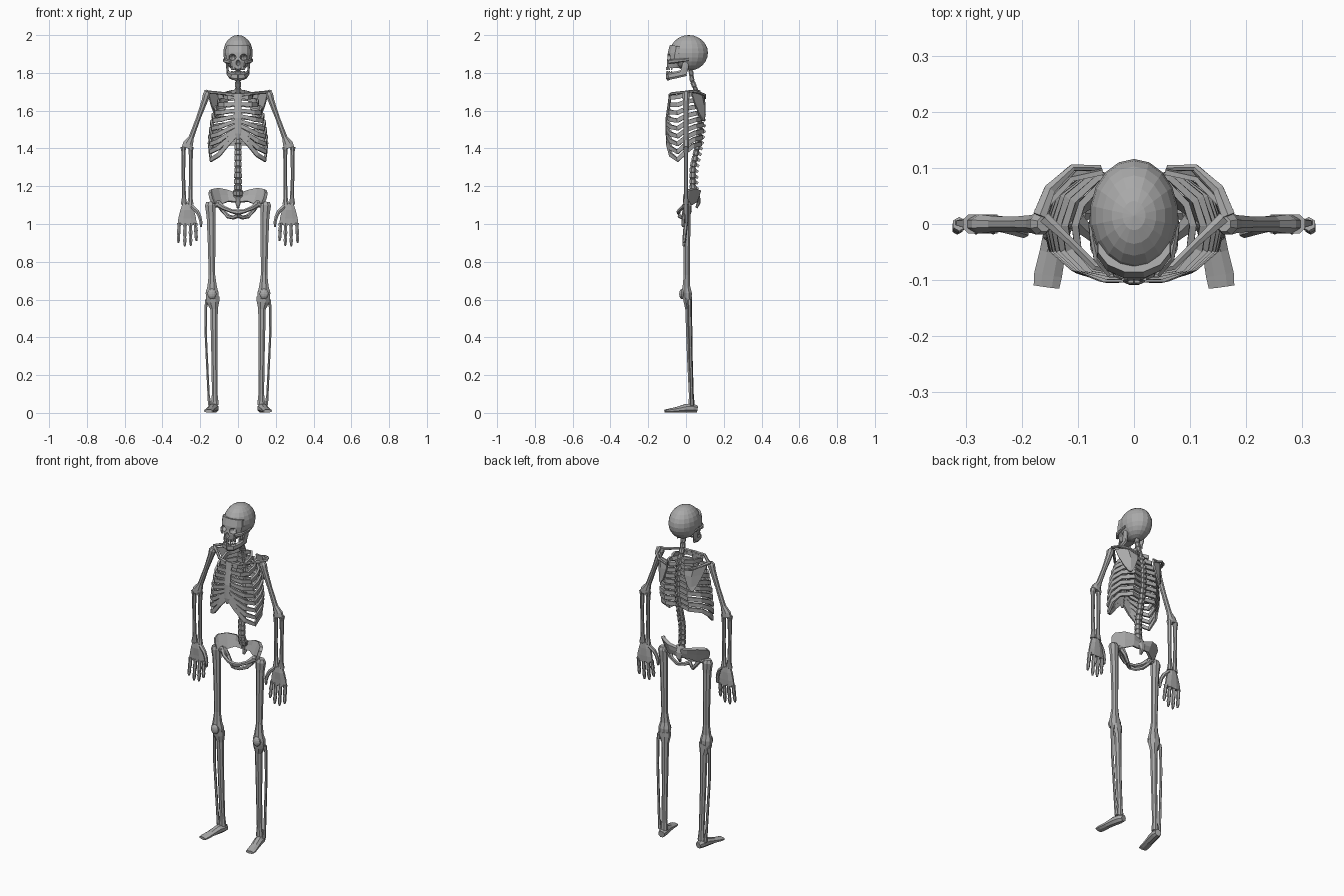
import bpy, bmesh, math
from mathutils import Vector

bone_grey = bpy.data.materials.new("bone grey")
bone_grey.diffuse_color = (0.4, 0.4, 0.4, 1)
X, Y, Z = Vector((1, 0, 0)), Vector((0, 1, 0)), Vector((0, 0, 1))


def finish(name, bm, mirror=False, thick=0):
    bmesh.ops.recalc_face_normals(bm, faces=bm.faces)
    me = bpy.data.meshes.new(name)
    bm.to_mesh(me)
    bm.free()
    me.materials.append(bone_grey)
    ob = bpy.data.objects.new(name, me)
    bpy.context.collection.objects.link(ob)
    if thick:
        m = ob.modifiers.new("thickness", 'SOLIDIFY')
        m.thickness, m.offset = thick, 0
    if mirror:
        m = ob.modifiers.new("mirror", 'MIRROR')
        m.use_mirror_merge = False
    return ob


def bone(name, pts, mirror=True, up=Y, n=8):
    """Loft through (x, y, z, half width, half depth); depth lies along 'up'."""
    bm = bmesh.new()
    P = [Vector(p[:3]) for p in pts]
    k = 1 / math.cos(math.pi / n)
    rings = []
    for i, p in enumerate(pts):
        t = (P[min(i + 1, len(P) - 1)] - P[max(i - 1, 0)]).normalized()
        s = t.cross(up).normalized()
        u = s.cross(t)
        ring = []
        for j in range(n):
            a = 2 * math.pi * (j + 0.5) / n
            ring.append(bm.verts.new(P[i] + s * (p[3] * k * math.cos(a)) + u * (p[4] * k * math.sin(a))))
        rings.append(ring)
    for r, q in zip(rings, rings[1:]):
        for j in range(n):
            bm.faces.new((r[j], r[(j + 1) % n], q[(j + 1) % n], q[j]))
    bm.faces.new(rings[0])
    bm.faces.new(rings[-1])
    return finish(name, bm, mirror)


def sheet(name, rows, thick):
    """Thin curved plate through rows of points, mirrored."""
    bm = bmesh.new()
    g = [[bm.verts.new(p) for p in row] for row in rows]
    for a, b in zip(g, g[1:]):
        for j in range(len(a) - 1):
            bm.faces.new((a[j], a[j + 1], b[j + 1], b[j]))
    return finish(name, bm, True, thick)


def balls(name, specs, seg=12, rings=8, mirror=False):
    bm = bmesh.new()
    for c, r in specs:
        vs = bmesh.ops.create_uvsphere(bm, u_segments=seg, v_segments=rings, radius=1)["verts"]
        for v in vs:
            v.co = Vector((v.co.x * r[0] + c[0], v.co.y * r[1] + c[1], v.co.z * r[2] + c[2]))
    return finish(name, bm, mirror)


# Skull with eye and nose openings
cranium = balls("cranium", [((0, 0.015, 1.906), (0.079, 0.101, 0.094))], 18, 12)
face = bone("face", [(0, -0.06, 1.826, 0.034, 0.04), (0, -0.06, 1.85, 0.043, 0.043),
                     (0, -0.05, 1.868, 0.062, 0.05), (0, -0.045, 1.90, 0.066, 0.052),
                     (0, -0.038, 1.94, 0.064, 0.048)], False, n=12)
openings = balls("socket_cutter", [((-0.031, -0.1, 1.883), (0.021, 0.04, 0.017)),
                                   ((0.031, -0.1, 1.883), (0.021, 0.04, 0.017)),
                                   ((0, -0.108, 1.853), (0.011, 0.03, 0.017))], 10, 8)
openings.hide_render = True
openings.display_type = 'WIRE'
for ob in (cranium, face):
    m = ob.modifiers.new("openings", 'BOOLEAN')
    m.operation, m.object, m.solver = 'DIFFERENCE', openings, 'EXACT'
bone("cheekbone", [(0.042, -0.09, 1.858, 0.006, 0.01), (0.066, -0.062, 1.862, 0.006, 0.01),
                   (0.074, -0.02, 1.866, 0.005, 0.007), (0.074, 0.015, 1.87, 0.005, 0.007)], up=Z, n=6)
bone("jaw_branch", [(0.058, 0.0, 1.865, 0.006, 0.014), (0.057, -0.005, 1.83, 0.006, 0.018),
                    (0.052, -0.015, 1.795, 0.006, 0.018)])
bone("jaw", [(0.054, 0.0, 1.802, 0.006, 0.016), (0.046, -0.05, 1.79, 0.007, 0.016),
             (0.03, -0.088, 1.783, 0.008, 0.017), (0, -0.098, 1.78, 0.009, 0.019)], up=Z, n=6)
for i in range(4):  # teeth
    a = 0.16 + i * 0.34
    x, y = 0.036 * math.sin(a), -0.06 - 0.042 * math.cos(a)
    bone(f"upper_tooth_{i + 1}", [(x, y, 1.832, 0.005, 0.004), (x, y, 1.814, 0.004, 0.003)], n=4)
    bone(f"lower_tooth_{i + 1}", [(x, y, 1.795, 0.005, 0.004), (x, y, 1.809, 0.004, 0.003)], n=4)

# Spine: vertebrae along a curved path
path = [(1.84, 0.022), (1.76, 0.032), (1.70, 0.055), (1.6, 0.074), (1.5, 0.075),
        (1.4, 0.058), (1.3, 0.036), (1.2, 0.035), (1.14, 0.05)]


def spine_y(z):
    for (z0, y0), (z1, y1) in zip(path, path[1:]):
        if z >= z1:
            return y0 + (y1 - y0) * (z0 - z) / (z0 - z1)
    return path[-1][1]


rings = []
for i in range(23):
    for f, s in ((0, 1), (0.7, 1), (0.8, 0.8), (0.95, 0.8)):
        z = 1.84 - (i + f) * 0.0302
        r = (0.014 + 0.007 * i / 22) * s
        rings.append((0, spine_y(z), z, r, r * 0.85))
bone("spine", rings, False)
for i in range(5, 22):
    z = 1.83 - i * 0.0302
    y = spine_y(z)
    bone(f"vertebra_fin_{i - 4}", [(0, y + 0.01, z, 0.004, 0.009), (0, y + 0.028, z - 0.012, 0.003, 0.007)],
         False, up=Z, n=4)

# Rib cage and breastbone
widths = [0.075, 0.105, 0.123, 0.134, 0.142, 0.148, 0.152, 0.154, 0.15]
for i, w in enumerate(widths):
    zb = 1.70 - 0.034 * i
    zf = zb - 0.028 - 0.0075 * i
    zs = 1.67 - 0.037 * i + 0.0015 * i * i
    yb = spine_y(zb)
    yf = -0.08 - 0.018 * min(i, 4) / 4
    b = 0.0115
    bone(f"rib_{i + 1}", [(0.012, yb, zb, 0.006, b), (w * 0.5, yb + 0.016, zb - 0.004, 0.006, b),
                          (w * 0.88, yb - 0.025, zb - 0.013, 0.006, b), (w, 0.0, (zb + zf) / 2, 0.006, b),
                          (w * 0.95, -0.045, zf, 0.006, b), (w * 0.68, -0.08, zf * 0.8 + zs * 0.2, 0.006, b),
                          (w * 0.35, yf, zf * 0.35 + zs * 0.65, 0.006, 0.01), (0.01, yf, zs, 0.006, 0.009)],
         up=Z, n=4)
bone("breastbone", [(0, -0.083, 1.69, 0.026, 0.007), (0, -0.088, 1.645, 0.018, 0.008),
                    (0, -0.1, 1.56, 0.02, 0.008), (0, -0.102, 1.48, 0.017, 0.007),
                    (0, -0.1, 1.445, 0.006, 0.004)], False)

# Shoulder girdle
bone("collarbone", [(0.02, -0.083, 1.683, 0.009, 0.009), (0.07, -0.075, 1.69, 0.007, 0.007),
                    (0.115, -0.03, 1.695, 0.007, 0.007), (0.16, 0.012, 1.698, 0.01, 0.008)], up=Z, n=6)
sheet("shoulder_blade", [[(0.055, 0.092, 1.685), (0.11, 0.08, 1.69), (0.158, 0.03, 1.69)],
                         [(0.058, 0.099, 1.635), (0.1, 0.092, 1.63), (0.145, 0.045, 1.64)],
                         [(0.08, 0.098, 1.57), (0.1, 0.092, 1.57), (0.125, 0.07, 1.58)],
                         [(0.098, 0.095, 1.545), (0.105, 0.092, 1.545), (0.112, 0.088, 1.548)]], 0.009)
bone("shoulder_ridge", [(0.06, 0.1, 1.665, 0.005, 0.005), (0.11, 0.1, 1.682, 0.006, 0.007),
                        (0.15, 0.062, 1.698, 0.01, 0.006), (0.168, 0.015, 1.704, 0.012, 0.006)], up=Z, n=6)

# Arms
bone("upper_arm", [(0.16, 0, 1.70, 0.013, 0.013), (0.166, 0, 1.685, 0.02, 0.019), (0.177, 0, 1.65, 0.016, 0.016),
                   (0.21, 0, 1.56, 0.012, 0.013), (0.247, 0, 1.46, 0.014, 0.014),
                   (0.264, 0, 1.425, 0.027, 0.017), (0.27, 0, 1.402, 0.028, 0.017)])
for name, x0, x1 in (("outer_forearm", 0.289, 0.286), ("inner_forearm", 0.25, 0.252)):
    bone(name, [(x0, 0, 1.408, 0.016, 0.017), (x0, 0, 1.385, 0.011, 0.012), (x0, 0, 1.25, 0.009, 0.01),
                (x1, 0, 1.14, 0.011, 0.011), (x1, 0, 1.102, 0.017, 0.016)])

# Hands
bone("palm", [(0.27, 0, 1.108, 0.024, 0.012), (0.269, 0, 1.075, 0.036, 0.014),
              (0.269, 0.002, 1.03, 0.047, 0.011), (0.269, 0.002, 0.995, 0.05, 0.009)])
for i, (x, tip) in enumerate(((0.22, 0.91), (0.25, 0.883), (0.282, 0.88), (0.316, 0.9))):
    fx = 0.27 + (x - 0.27) * 0.9
    pts = []
    for f, r in ((0, 0.011), (0.2, 0.008), (0.42, 0.01), (0.6, 0.007), (0.73, 0.009), (0.9, 0.007), (1, 0.004)):
        pts.append((fx + (x - fx) * f, -0.012 * f, 1.005 + (tip - 1.005) * f, r, r))
    bone(f"finger_{i + 1}", pts, n=6)
bone("thumb", [(0.245, 0, 1.092, 0.011, 0.011), (0.217, -0.008, 1.067, 0.01, 0.01),
               (0.203, -0.013, 1.04, 0.009, 0.009), (0.196, -0.016, 1.01, 0.008, 0.008),
               (0.196, -0.016, 0.984, 0.005, 0.005)], n=6)

# Pelvis
sheet("hip_wing", [[(0.012, 0.06, 1.165), (0.06, 0.072, 1.18), (0.108, 0.05, 1.188), (0.145, 0.015, 1.182), (0.15, -0.005, 1.165)],
                   [(0.012, 0.062, 1.145), (0.055, 0.062, 1.15), (0.098, 0.04, 1.15), (0.135, 0.008, 1.145), (0.145, -0.012, 1.14)],
                   [(0.012, 0.055, 1.115), (0.05, 0.05, 1.12), (0.088, 0.03, 1.105), (0.118, 0.002, 1.1), (0.133, -0.012, 1.11)]], 0.018)
bone("sacrum", [(0, 0.045, 1.175, 0.026, 0.016), (0, 0.062, 1.14, 0.024, 0.014),
                (0, 0.066, 1.11, 0.014, 0.01), (0, 0.055, 1.085, 0.006, 0.006)], False)
bone("pubic_upper", [(0.105, 0.008, 1.108, 0.016, 0.016), (0.075, -0.022, 1.085, 0.009, 0.01),
                     (0.035, -0.038, 1.068, 0.008, 0.009), (0, -0.04, 1.062, 0.009, 0.013)], up=Z, n=6)
bone("pubic_lower", [(0.1, 0.015, 1.105, 0.014, 0.014), (0.08, 0.02, 1.07, 0.01, 0.01),
                     (0.052, 0.008, 1.04, 0.009, 0.01), (0.025, -0.018, 1.034, 0.007, 0.009),
                     (0, -0.036, 1.045, 0.008, 0.012)], up=Z, n=6)

# Legs
bone("hip_joint", [(0.1, 0.008, 1.108, 0.018, 0.018), (0.125, 0.006, 1.1, 0.014, 0.014),
                   (0.148, 0.005, 1.085, 0.018, 0.018)], up=Z)
bone("thigh", [(0.147, 0.005, 1.118, 0.021, 0.016), (0.146, 0.005, 1.1, 0.029, 0.023),
               (0.143, 0.005, 1.04, 0.023, 0.019), (0.14, 0.005, 0.9, 0.02, 0.017),
               (0.138, 0.004, 0.73, 0.017, 0.016), (0.137, 0.002, 0.67, 0.025, 0.02),
               (0.137, 0.005, 0.635, 0.034, 0.026), (0.137, 0.006, 0.607, 0.032, 0.024)])
balls("kneecap", [((0.138, -0.02, 0.63), (0.025, 0.016, 0.028))], 10, 8, True)
bone("shin", [(0.135, 0.008, 0.612, 0.036, 0.024), (0.132, 0.01, 0.588, 0.033, 0.022),
              (0.127, 0.014, 0.55, 0.02, 0.018), (0.125, 0.02, 0.3, 0.016, 0.015),
              (0.123, 0.028, 0.1, 0.015, 0.013), (0.123, 0.03, 0.042, 0.021, 0.016)])
bone("calf_bone", [(0.164, 0.018, 0.598, 0.01, 0.01), (0.17, 0.02, 0.56, 0.007, 0.008),
                   (0.171, 0.022, 0.42, 0.006, 0.007), (0.156, 0.03, 0.1, 0.006, 0.007),
                   (0.15, 0.032, 0.04, 0.009, 0.01)], n=6)

# Feet, splayed slightly outward
bone("foot", [(0.121, 0.058, 0.021, 0.017, 0.018), (0.126, 0.035, 0.0245, 0.024, 0.0225),
              (0.134, 0.0, 0.0245, 0.024, 0.0225), (0.145, -0.05, 0.0165, 0.023, 0.0145),
              (0.153, -0.09, 0.0115, 0.025, 0.0105), (0.156, -0.112, 0.0095, 0.023, 0.008)], up=Z)
